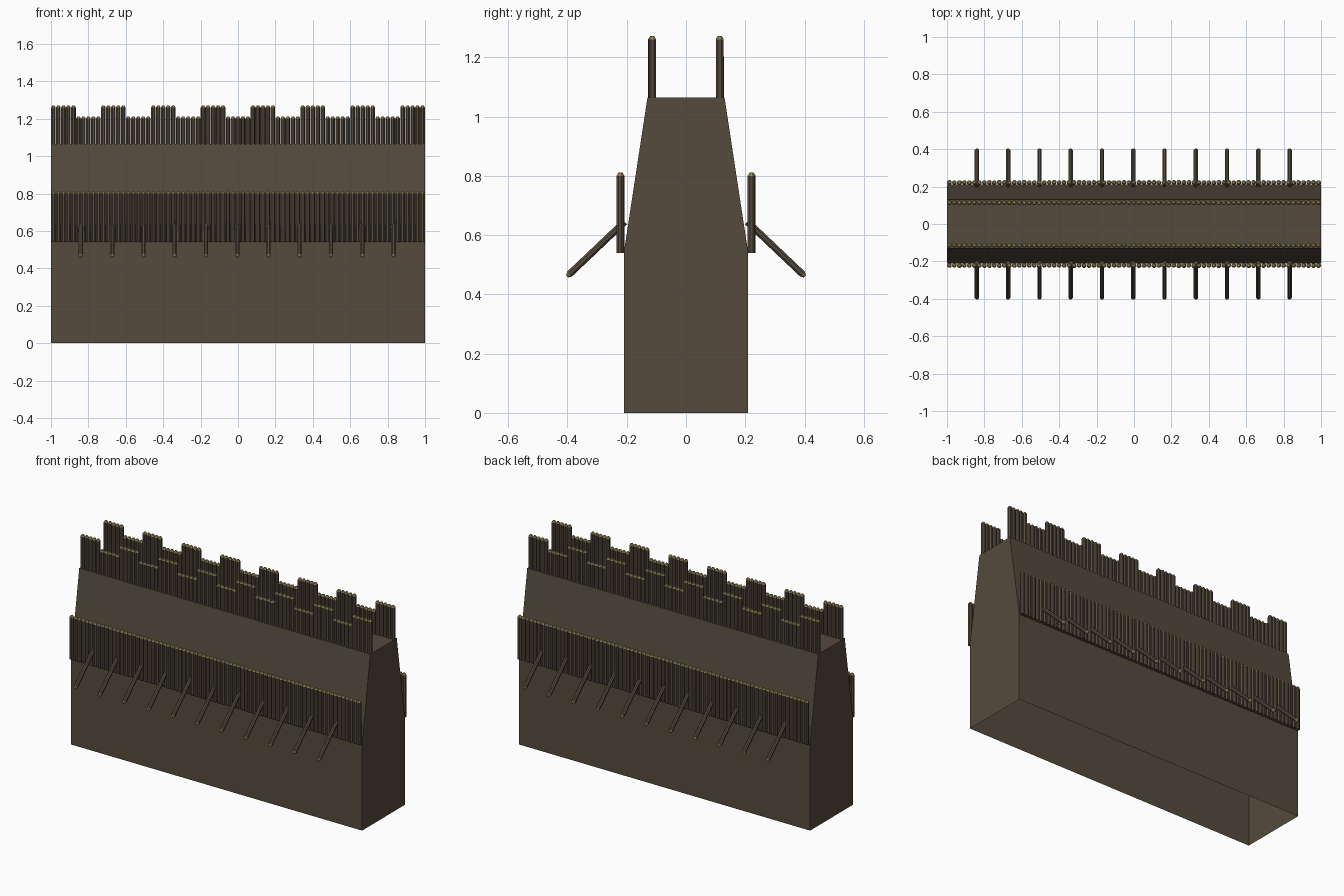
import bpy, bmesh, math, random
from mathutils import Vector, Matrix

if "Cube" in bpy.data.objects:
    bpy.data.objects.remove(bpy.data.objects["Cube"])

random.seed(4)

def material(name, rgb):
    m = bpy.data.materials.new(name)
    m.diffuse_color = (*rgb, 1)
    m.use_nodes = True
    m.node_tree.nodes["Principled BSDF"].inputs["Base Color"].default_value = m.diffuse_color
    return m

WOOD = material("dark brown", (0.090, 0.070, 0.047))
CUT = material("pale cut wood", (0.36, 0.30, 0.12))

def finish(name, bm, mats):
    me = bpy.data.meshes.new(name)
    bm.to_mesh(me)
    bm.free()
    for m in mats:
        me.materials.append(m)
    ob = bpy.data.objects.new(name, me)
    bpy.context.collection.objects.link(ob)
    return ob

def add_log(bm, start, end, r=0.0133, sides=8, tip=0.011):
    """Eight-sided log from start to end with a pale bevelled tip."""
    start, end = Vector(start), Vector(end)
    axis = end - start
    rot = axis.to_track_quat('Z', 'Y').to_matrix()
    length = axis.length
    spin = math.pi / sides
    rings = []
    for h, rad in ((0, r), (length - tip, r), (length, r * 0.45)):
        rings.append([bm.verts.new(start + rot @ Vector((
            rad * math.cos(spin + 2 * math.pi * i / sides),
            rad * math.sin(spin + 2 * math.pi * i / sides), h)))
            for i in range(sides)])
    for k in range(2):
        for i in range(sides):
            j = (i + 1) % sides
            f = bm.faces.new((rings[k][i], rings[k][j], rings[k + 1][j], rings[k + 1][i]))
            f.material_index = k
    bm.faces.new(rings[0][::-1])
    bm.faces.new(rings[2]).material_index = 1

# Wall body: extruded profile, open underneath
profile = [(-0.21, 0), (-0.21, 0.54), (-0.13, 1.065), (0.13, 1.065), (0.21, 0.54), (0.21, 0)]
bm = bmesh.new()
left = [bm.verts.new((-1, y, z)) for y, z in profile]
right = [bm.verts.new((1, y, z)) for y, z in profile]
for i in range(len(profile) - 1):
    bm.faces.new((left[i], left[i + 1], right[i + 1], right[i]))
bm.faces.new(left)
bm.faces.new(right)
bmesh.ops.recalc_face_normals(bm, faces=bm.faces)
finish("wall_body", bm, [WOOD])

# Palisades and spikes, on the front and the back
COUNT, PER_BLOCK = 75, 5
STEP = 2 / COUNT
for side, s in (("front", -1), ("back", 1)):
    upper, lower, spikes = bmesh.new(), bmesh.new(), bmesh.new()
    for i in range(COUNT):
        x = -1 + (i + 0.5) * STEP
        r = STEP / 2 * random.uniform(0.96, 1.03)
        # Battlement logs alternate tall and short in blocks of five
        top = 1.272 if (i // PER_BLOCK) % 2 == 0 else 1.213
        y = s * (0.114 + random.uniform(-0.001, 0.001))
        add_log(upper, (x, y, 1.06), (x, y, top), r)
        # Lower palisade has one level top
        y = s * (0.2215 + random.uniform(-0.001, 0.001))
        add_log(lower, (x, y, 0.54), (x, y, 0.811), r)
    for i in range(11):
        x = -0.84 + i * 0.1672
        add_log(spikes, (x, s * 0.207, 0.645), (x, s * 0.401, 0.461), 0.0125)
    finish(side + "_battlement_logs", upper, [WOOD, CUT])
    finish(side + "_lower_palisade", lower, [WOOD, CUT])
    finish(side + "_slanted_spikes", spikes, [WOOD, CUT])
